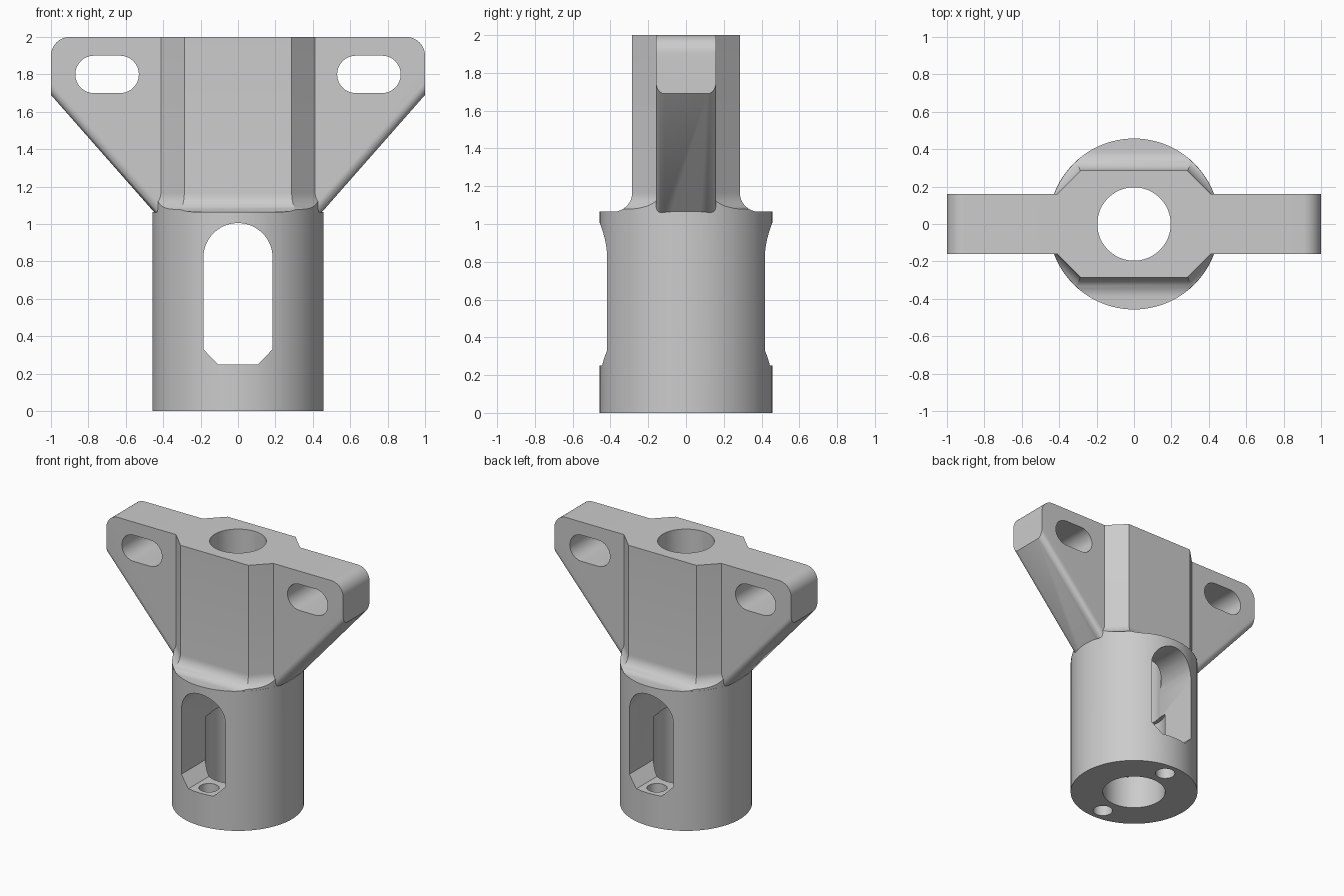
import bpy, bmesh, math

cube = bpy.data.objects.get("Cube")
if cube:
    bpy.data.objects.remove(cube, do_unlink=True)

grey = bpy.data.materials.new("Light grey")
grey.use_nodes = True
grey.diffuse_color = (0.6, 0.6, 0.6, 1)
grey.node_tree.nodes["Principled BSDF"].inputs["Base Color"].default_value = (0.6, 0.6, 0.6, 1)

SHOULDER = 1.065   # top of the round body
RADIUS = 0.457


def loft(name, rings):
    """Closed solid through rings with equal point counts."""
    bm = bmesh.new()
    loops = [[bm.verts.new(p) for p in ring] for ring in rings]
    n = len(loops[0])
    for a, b in zip(loops, loops[1:]):
        for i in range(n):
            j = (i + 1) % n
            bm.faces.new((a[i], a[j], b[j], b[i]))
    bm.faces.new(loops[0][::-1])
    bm.faces.new(loops[-1])
    bmesh.ops.recalc_face_normals(bm, faces=bm.faces)
    if bm.calc_volume(signed=True) < 0:
        bmesh.ops.reverse_faces(bm, faces=bm.faces)
    mesh = bpy.data.meshes.new(name)
    bm.to_mesh(mesh)
    bm.free()
    mesh.materials.append(grey)
    ob = bpy.data.objects.new(name, mesh)
    bpy.context.collection.objects.link(ob)
    return ob


def arc(cx, cz, r, start, end, steps=16):
    return [(cx + r * math.cos(math.radians(start + (end - start) * i / steps)),
             cz + r * math.sin(math.radians(start + (end - start) * i / steps)))
            for i in range(steps + 1)]


def plate(name, outline, depth):
    """Outline in x and z, extruded along y both ways."""
    return loft(name, [[(x, y, z) for x, z in outline] for y in (-depth, depth)])


def cylinder(name, r, z0, z1, y=0, steps=96):
    circle = arc(0, y, r, 0, 360, steps)[:-1]
    return loft(name, [[(px, py, z) for px, py in circle] for z in (z0, z1)])


def boolean(target, tool, operation):
    mod = target.modifiers.new(operation.title(), 'BOOLEAN')
    mod.operation, mod.object, mod.solver = operation, tool, 'MANIFOLD'
    bpy.context.view_layer.objects.active = target
    bpy.ops.object.modifier_apply(modifier=mod.name)
    bpy.data.objects.remove(tool, do_unlink=True)


# Central block: chamfered section with a coved foot, trimmed to the round body
def block_ring(z, d):
    quarter = [(0.44, 0.132 + 1.414 * d), (0.287 + 0.414 * d, 0.285 + d)]
    half = quarter + [(-x, y) for x, y in reversed(quarter)]
    return [(x, y, z) for x, y in half] + [(-x, -y, z) for x, y in half]


COVE = 0.1
rings = [block_ring(0.98, COVE)]
for i in range(9):
    a = math.pi / 2 * i / 8
    rings.append(block_ring(SHOULDER + COVE * (1 - math.cos(a)), COVE * (1 - math.sin(a))))
rings.append(block_ring(2, 0))
block = loft("central_block", rings)
boolean(block, cylinder("block_trim", RADIUS - 0.001, 0.5, 2.5), 'INTERSECT')


# Winged mounting plate: rounded top corners, sloping edges softened along y
def wing_ring(y, inset):
    right = [(0.35, 1.02), (0.45 - 1.33 * inset, SHOULDER), (1, 1.69 + 1.51 * inset)]
    right += arc(0.9, 1.9, 0.1, 0, 90, 10)
    return [(x, y, z) for x, z in right + [(-x, z) for x, z in reversed(right)]]


SOFT = 0.045
edge = []
for i in range(7):
    a = math.pi / 2 * i / 6
    edge.append((0.16 - SOFT * (1 - math.sin(a)), SOFT * (1 - math.cos(a))))
wings = loft("wing_plate", [wing_ring(-y, d) for y, d in reversed(edge)]
             + [wing_ring(y, d) for y, d in edge])

# Round body joined to the block and wings
bracket = cylinder("socket_bracket", RADIUS, 0, SHOULDER)
boolean(bracket, block, 'UNION')
boolean(bracket, wings, 'UNION')

# Arched window through the body
window = [(-0.185, 0.33), (-0.107, 0.25), (0.107, 0.25), (0.185, 0.33)]
window += arc(0, 0.82, 0.185, 0, 180, 32)
boolean(bracket, plate("window_cutter", window, 0.8), 'DIFFERENCE')

# Slotted holes in the wings
for side in (-1, 1):
    cx = 0.7 * side
    slot = arc(cx + 0.07, 1.8, 0.1, -90, 90) + arc(cx - 0.07, 1.8, 0.1, 90, 270)
    boolean(bracket, plate("slot_cutter", slot, 0.5), 'DIFFERENCE')

# Stepped bore and the two small floor holes
boolean(bracket, cylinder("bore_cutter", 0.196, -0.2, 2.2), 'DIFFERENCE')
boolean(bracket, cylinder("wide_bore_cutter", 0.225, -0.2, 0.66), 'DIFFERENCE')
for y in (-0.35, 0.35):
    boolean(bracket, cylinder("floor_hole_cutter", 0.07, -0.2, 0.4, y, 32), 'DIFFERENCE')

# Smooth curves, keep sharp edges
bpy.ops.object.select_all(action='DESELECT')
bracket.select_set(True)
bpy.context.view_layer.objects.active = bracket
bpy.ops.object.shade_smooth_by_angle(angle=math.radians(25))
